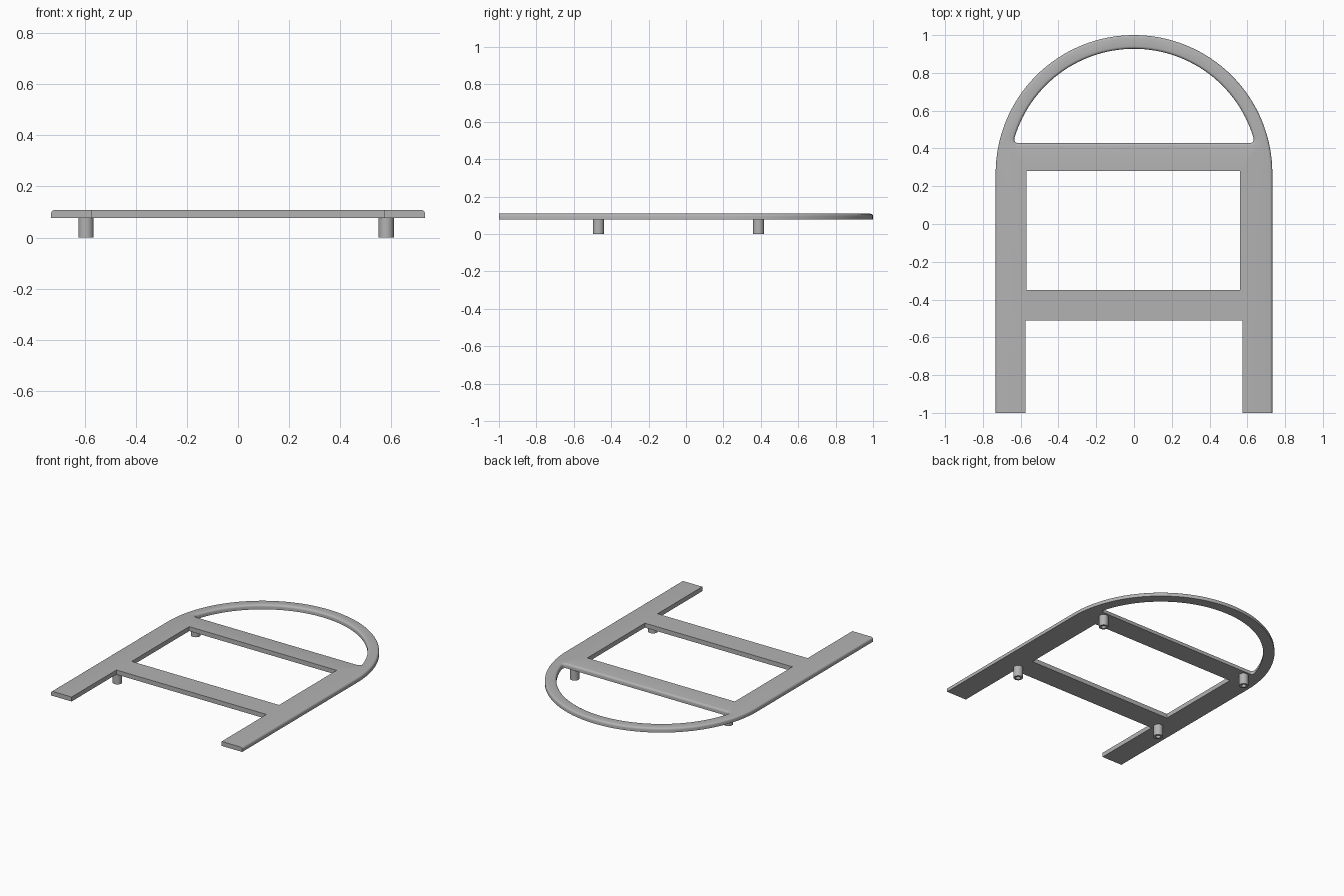
import bpy, bmesh
from math import sin, cos, pi, radians, atan2, hypot

if "Cube" in bpy.data.objects:
    bpy.data.objects.remove(bpy.data.objects["Cube"])

grey = bpy.data.materials.new("plain grey")
grey.use_nodes = True
colour = (0.45, 0.45, 0.45, 1)
grey.diffuse_color = colour
grey.node_tree.nodes["Principled BSDF"].inputs["Base Color"].default_value = colour

BOTTOM, TOP = 0.077, 0.108
R, R_IN, CY = 0.7325, 0.66, 0.2675      # arch radii and centre
BAR_BACK = 0.428                        # rear edge of the rear crossbar
ROUND = 0.014


def arc(cx, cy, r, start, end, n):
    return [(cx + r * cos(start + (end - start) * i / n),
             cy + r * sin(start + (end - start) * i / n)) for i in range(n + 1)]


def finish(bm, name):
    mesh = bpy.data.meshes.new(name)
    bm.to_mesh(mesh)
    bm.free()
    mesh.materials.append(grey)
    obj = bpy.data.objects.new(name, mesh)
    bpy.context.collection.objects.link(obj)
    bpy.ops.object.select_all(action='DESELECT')
    obj.select_set(True)
    bpy.context.view_layer.objects.active = obj
    bpy.ops.object.shade_smooth_by_angle(angle=radians(35))


def half_frame(bm, side, window_x):
    """One half of the flat frame, cut along the centre line."""
    fillet = 0.02
    fy = BAR_BACK + fillet
    fx = ((R_IN - fillet) ** 2 - (fy - CY) ** 2) ** 0.5
    tip = atan2(fy - CY, fx)
    outer = arc(0, CY, R, pi / 2, 0, 32) + [(R, -1)]
    inside = [(0.575, -1), (0.575, -0.51), (0, -0.51), (0, -0.35),
              (window_x, -0.35), (window_x, 0.28), (0, 0.28)]
    opening = ([(0, BAR_BACK)] + arc(fx, fy, fillet, -pi / 2, tip, 6)
               + arc(0, CY, R_IN, tip, pi / 2, 28)[1:])
    loop = outer + inside + opening
    low = [bm.verts.new((side * x, y, BOTTOM)) for x, y in loop]
    high = [bm.verts.new((side * x, y, TOP)) for x, y in loop]
    count = len(loop)
    bm.faces.new(low)
    bm.faces.new(high)
    for i in range(count):
        j = (i + 1) % count
        bm.faces.new((low[i], low[j], high[j], high[i]))
    bmesh.ops.recalc_face_normals(bm, faces=bm.faces[:])

    # Round the upper rim of the outside and of the arch opening
    first = len(outer) + len(inside)
    rims = list(range(len(outer) - 1)) + list(range(first, count - 1))
    edges = [bm.edges.get((high[i], high[i + 1])) for i in rims]
    bmesh.ops.bevel(bm, geom=edges, offset=ROUND, segments=4, profile=0.5,
                    affect='EDGES', clamp_overlap=False)
    cut = [f for f in bm.faces if all(abs(v.co.x) < 1e-4 for v in f.verts)]
    bmesh.ops.delete(bm, geom=cut, context='FACES')


# Frame: two halves welded on the centre line
frame = bmesh.new()
for side, window_x in ((-1, 0.57), (1, 0.56)):
    half = bmesh.new()
    half_frame(half, side, window_x)
    temp = bpy.data.meshes.new("half")
    half.to_mesh(temp)
    half.free()
    frame.from_mesh(temp)
    bpy.data.meshes.remove(temp)
bmesh.ops.remove_doubles(frame, verts=frame.verts[:], dist=0.0005)
bmesh.ops.recalc_face_normals(frame, faces=frame.faces[:])
finish(frame, "arched_frame")


# Feet: short tubes, open at the bottom
def foot(name, x, y):
    bm = bmesh.new()
    n = 32
    profile = [(0.03, BOTTOM), (0.03, 0), (0.016, 0), (0.016, BOTTOM)]
    rings = [[bm.verts.new((x + r * cos(2 * pi * i / n), y + r * sin(2 * pi * i / n), z))
              for i in range(n)] for r, z in profile]
    for a, b in zip(rings, rings[1:]):
        for i in range(n):
            j = (i + 1) % n
            bm.faces.new((a[i], a[j], b[j], b[i]))
    bmesh.ops.recalc_face_normals(bm, faces=bm.faces[:])
    # The outer wall must face away from the axis
    wall = next(f for f in bm.faces if all(v in rings[0] + rings[1] for v in f.verts))
    wall.normal_update()
    mid = wall.calc_center_median()
    if wall.normal.x * (mid.x - x) + wall.normal.y * (mid.y - y) < 0:
        bmesh.ops.reverse_faces(bm, faces=bm.faces[:])
    finish(bm, name)


for label, y in (("front", -0.468), ("back", 0.388)):
    foot(label + "_right_foot", -0.596, y)
    foot(label + "_left_foot", 0.581, y)
